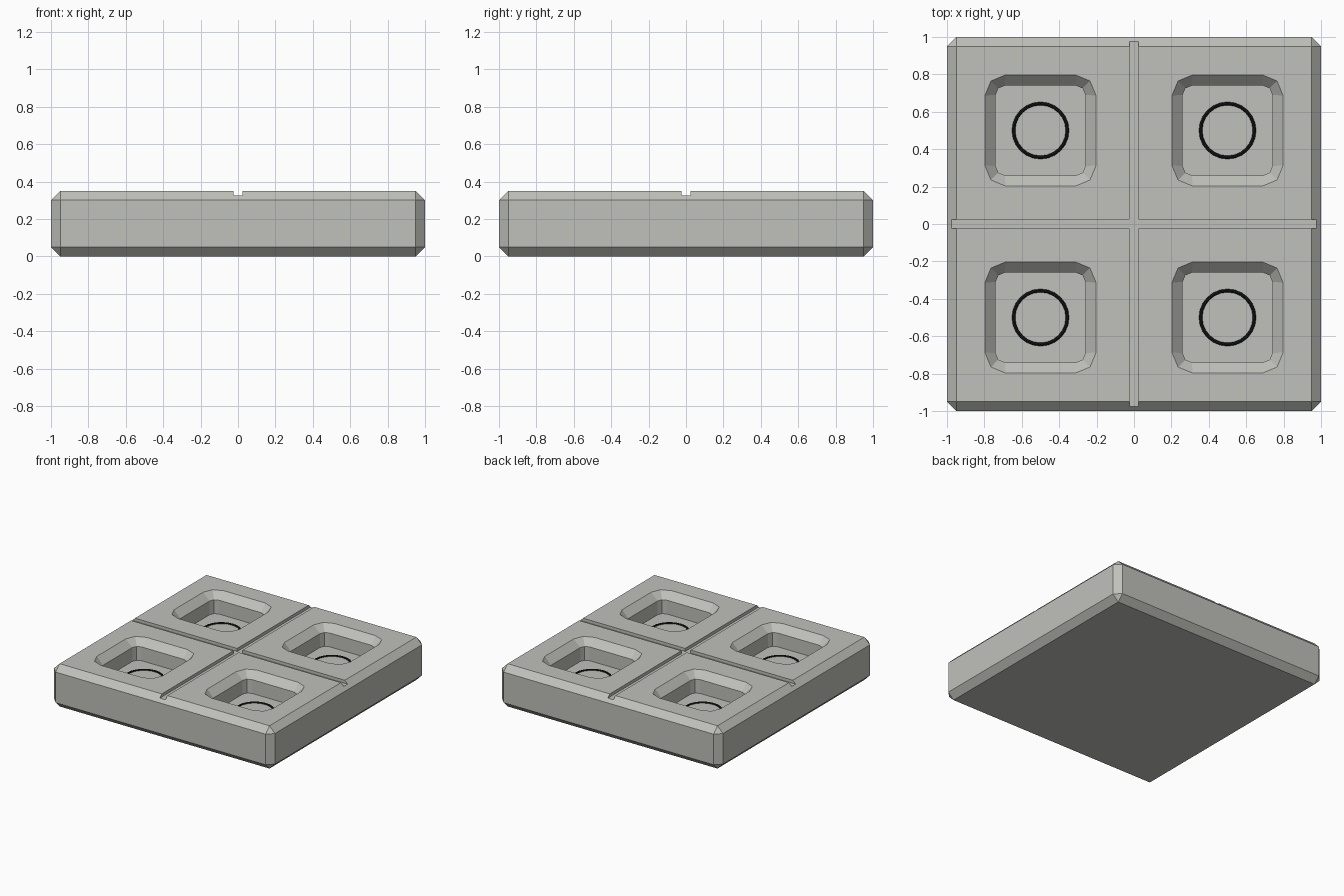
import bpy, bmesh, math

if "Cube" in bpy.data.objects:
    bpy.data.objects.remove(bpy.data.objects["Cube"], do_unlink=True)

HEIGHT = 0.35
FLOOR = 0.18
LIP = 0.057


def material(name, rgb):
    mat = bpy.data.materials.new(name)
    mat.use_nodes = True
    mat.diffuse_color = (*rgb, 1)
    mat.node_tree.nodes["Principled BSDF"].inputs["Base Color"].default_value = (*rgb, 1)
    return mat


def make_object(name, bm, mat=None):
    bmesh.ops.recalc_face_normals(bm, faces=bm.faces)
    mesh = bpy.data.meshes.new(name)
    bm.to_mesh(mesh)
    bm.free()
    obj = bpy.data.objects.new(name, mesh)
    bpy.context.collection.objects.link(obj)
    if mat:
        mesh.materials.append(mat)
    return obj


def box(size, centre):
    bm = bmesh.new()
    bmesh.ops.create_cube(bm, size=1)
    bmesh.ops.scale(bm, vec=size, verts=bm.verts)
    bmesh.ops.translate(bm, vec=centre, verts=bm.verts)
    return bm


def rounded_square(half, radius, z):
    """Square outline with two-segment rounded corners."""
    points = []
    for corner in range(4):
        mid = math.radians(45 + 90 * corner)
        cx = math.copysign(half - radius, math.cos(mid))
        cy = math.copysign(half - radius, math.sin(mid))
        for step in (-1, 0, 1):
            a = mid + step * math.pi / 4
            points.append((cx + radius * math.cos(a), cy + radius * math.sin(a), z))
    return points


def loft(outlines):
    bm = bmesh.new()
    rings = [[bm.verts.new(p) for p in outline] for outline in outlines]
    for low, high in zip(rings, rings[1:]):
        for i in range(len(low)):
            j = (i + 1) % len(low)
            bm.faces.new((low[i], low[j], high[j], high[i]))
    bm.faces.new(rings[0])
    bm.faces.new(rings[-1])
    return bm


stone = material("stone grey", (0.53, 0.53, 0.50))
black = material("ring black", (0.01, 0.01, 0.01))

# Chamfered slab
bm = box((2, 2, HEIGHT), (0, 0, HEIGHT / 2))
bmesh.ops.bevel(bm, geom=bm.edges[:], offset=0.05, segments=1, affect='EDGES')
slab = make_object("slab", bm, stone)

# Cutters for the crossing grooves
cutters = [
    make_object("groove_cutter", box(size, (0, 0, HEIGHT)))
    for size in ((0.05, 2.2, 0.05), (2.2, 0.05, 0.05))
]

# Cutters for the four pockets, and a ring on each pocket floor
for x in (-0.5, 0.5):
    for y in (-0.5, 0.5):
        inner, over = 0.24, 0.01
        bm = loft([
            rounded_square(inner, 0.05, FLOOR),
            rounded_square(inner, 0.05, HEIGHT - LIP),
            rounded_square(inner + LIP, 0.11, HEIGHT),
            rounded_square(inner + LIP + over, 0.12, HEIGHT + over),
        ])
        bmesh.ops.translate(bm, vec=(x, y, 0), verts=bm.verts)
        cutters.append(make_object("pocket_cutter", bm))

        bpy.ops.mesh.primitive_torus_add(
            location=(x, y, FLOOR), major_radius=0.144, minor_radius=0.009,
            major_segments=24, minor_segments=8)
        ring = bpy.context.object
        ring.name = "pocket_ring"
        ring.data.materials.append(black)
        bpy.ops.object.shade_smooth_by_angle()

# Carve the slab, then discard the cutters
for cutter in cutters:
    cutter.hide_render = True
    mod = slab.modifiers.new("carve", 'BOOLEAN')
    mod.operation = 'DIFFERENCE'
    mod.solver = 'EXACT'
    mod.object = cutter
bpy.context.view_layer.update()
carved = bpy.data.meshes.new_from_object(
    slab.evaluated_get(bpy.context.evaluated_depsgraph_get()))
slab.modifiers.clear()
slab.data = carved
for cutter in cutters:
    bpy.data.objects.remove(cutter, do_unlink=True)
